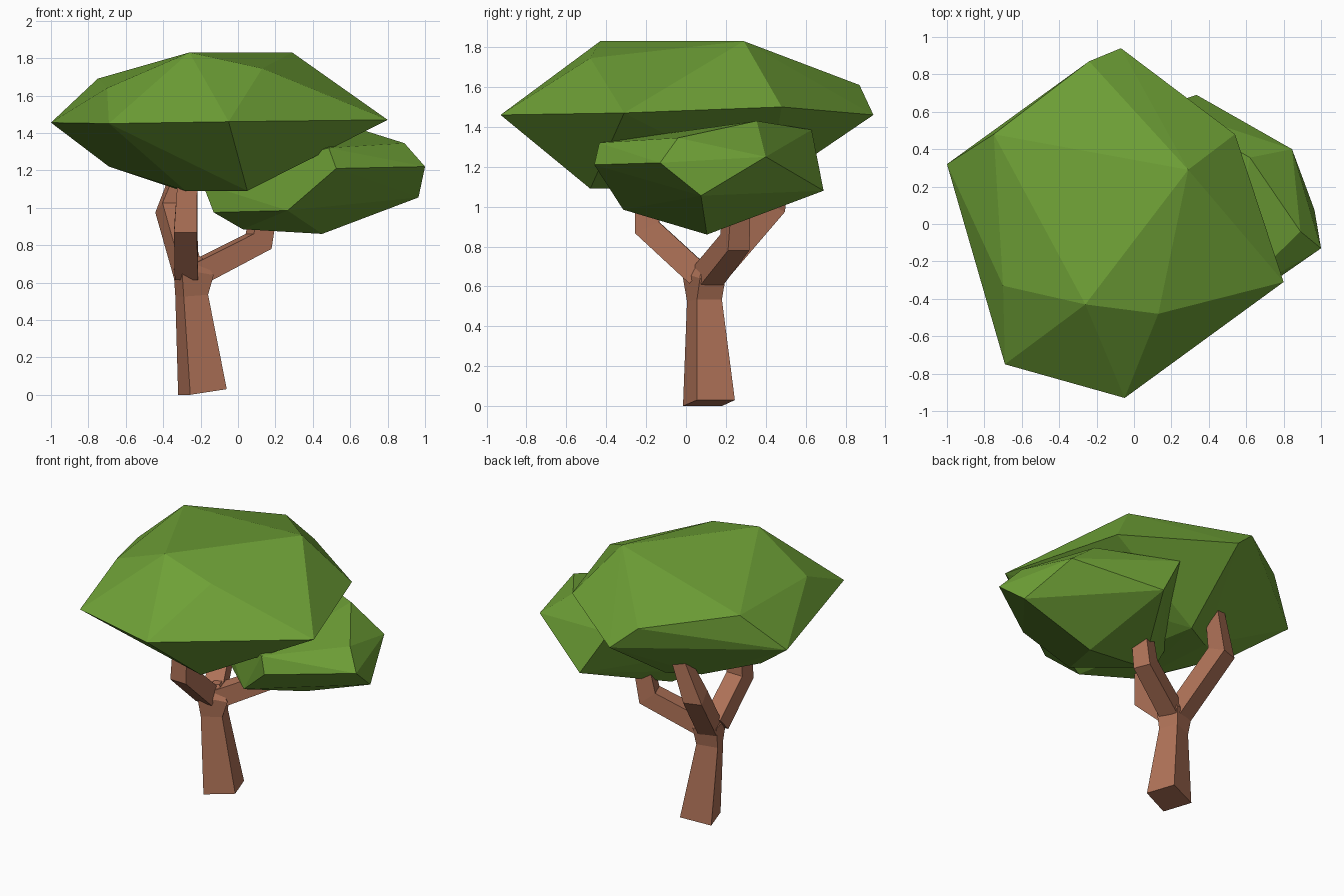
import bpy, bmesh
from mathutils import Vector

if "Cube" in bpy.data.objects:
    bpy.data.objects.remove(bpy.data.objects["Cube"])


def material(name, rgb):
    m = bpy.data.materials.new(name)
    m.diffuse_color = (*rgb, 1)
    m.use_nodes = True
    m.node_tree.nodes["Principled BSDF"].inputs["Base Color"].default_value = m.diffuse_color
    return m


def finish(name, bm, mat):
    bmesh.ops.recalc_face_normals(bm, faces=bm.faces)
    me = bpy.data.meshes.new(name)
    bm.to_mesh(me)
    bm.free()
    me.materials.append(mat)
    ob = bpy.data.objects.new(name, me)
    bpy.context.collection.objects.link(ob)
    return ob


def loft(name, rings, mat):
    """Skin a list of four-cornered rings and cap both ends."""
    bm = bmesh.new()
    vs = [[bm.verts.new(p) for p in r] for r in rings]
    for a, b in zip(vs, vs[1:]):
        for i in range(4):
            j = (i + 1) % 4
            bm.faces.new((a[i], a[j], b[j], b[i]))
    bm.faces.new(vs[0])
    bm.faces.new(vs[-1])
    return finish(name, bm, mat)


def branch(name, path, widths, mat):
    """Square tube along a bent path, mitred at the elbow."""
    pts = [Vector(p) for p in path]
    flat = pts[1] - pts[0]
    side = Vector((flat.y, -flat.x, 0)).normalized()
    rings = []
    for i, (p, w) in enumerate(zip(pts, widths)):
        d0 = (pts[i] - pts[i - 1]).normalized() if i else (pts[1] - pts[0]).normalized()
        d1 = (pts[i + 1] - pts[i]).normalized() if i < len(pts) - 1 else d0
        d = (d0 + d1).normalized()
        up = side.cross(d).normalized() * (w / max(d.dot(d0), 0.5))
        s = side * w
        rings.append([p + s + up, p - s + up, p - s - up, p + s - up])
    return loft(name, rings, mat)


def crown(name, points, mat):
    """Faceted leaf mass: the convex hull of a few corner points."""
    bm = bmesh.new()
    for p in points:
        bm.verts.new(p)
    res = bmesh.ops.convex_hull(bm, input=bm.verts)
    loose = [v for v in bm.verts if not v.link_faces]
    bmesh.ops.delete(bm, geom=loose, context='VERTS')
    return finish(name, bm, mat)


bark = material("brown bark", (0.434, 0.171, 0.098))
leaf = material("green leaves", (0.156, 0.352, 0.037))

# trunk, leaning slightly and flaring at the fork
loft("trunk", [
    [(-.32, .18, 0), (-.255, -.015, 0), (-.06, .055, .03), (-.125, .245, .03)],
    [(-.335, .13, .525), (-.29, .005, .525), (-.16, .055, .535), (-.205, .18, .535)],
    [(-.345, .16, .67), (-.30, -.02, .67), (-.13, .07, .64), (-.19, .2, .65)],
    [(-.27, .14, .74), (-.25, .06, .74), (-.20, .08, .74), (-.22, .14, .74)],
], bark)

# three bent branches
branch("front_branch", [(-.275, .06, .66), (-.28, -.195, .895), (-.265, -.2, 1.25)],
       (.062, .061, .05), bark)
branch("back_branch", [(-.265, .12, .65), (-.365, .42, 1.0), (-.28, .46, 1.25)],
       (.062, .061, .045), bark)
branch("right_branch", [(-.22, .11, .65), (.11, .245, .82), (.16, .26, 1.08)],
       (.062, .058, .05), bark)

# large crown: rim, top and underside corners
crown("large_crown", [
    (-1, .32, 1.455), (-.69, -.75, 1.45), (-.05, -.93, 1.46), (.80, -.31, 1.47),
    (.54, .48, 1.50), (-.07, .94, 1.46), (-.24, .87, 1.61), (-.75, .48, 1.69),
    (.29, .29, 1.83), (-.26, -.43, 1.83), (.13, -.48, 1.745), (-.70, -.33, 1.64),
    (-.69, .16, 1.22), (-.33, .30, 1.10), (-.13, .41, 1.10), (.05, -.48, 1.09),
    (-.28, -.28, 1.09),
], leaf)

# small crown, lower on the right
crown("small_crown", [
    (.89, -.04, 1.345), (1, -.13, 1.22), (.965, .075, 1.055), (.845, .40, 1.25),
    (.335, .69, 1.08), (.45, .105, .86), (.265, -.315, .985), (.525, -.46, 1.21),
    (.485, -.435, 1.32), (.62, .355, 1.43), (.15, .63, 1.385), (.025, .12, .885),
    (-.13, .05, .975), (-.19, .1, 1.13),
], leaf)
